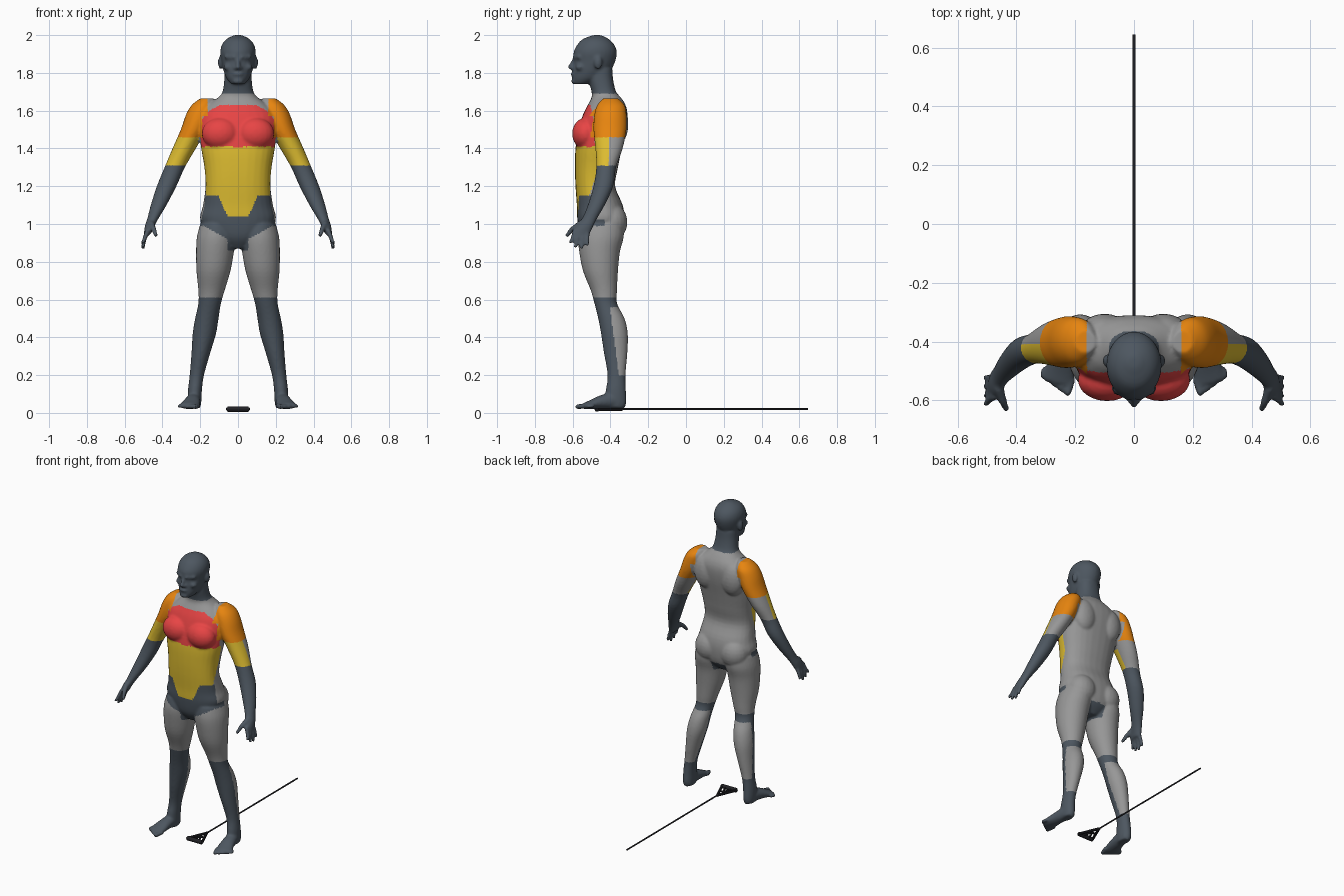
import bpy
import bmesh
import math
from mathutils import Vector, Matrix

default_cube = bpy.data.objects.get("Cube")
if default_cube:
    bpy.data.objects.remove(default_cube, do_unlink=True)


def make_material(name, colour):
    mat = bpy.data.materials.new(name)
    mat.use_nodes = True
    mat.diffuse_color = (*colour, 1)
    mat.node_tree.nodes["Principled BSDF"].inputs["Base Color"].default_value = (*colour, 1)
    return mat


SLATE, GRAY, YELLOW, ORANGE, RED = range(5)
body_materials = [
    make_material("slate", (0.075, 0.095, 0.118)),
    make_material("mid gray", (0.31, 0.31, 0.31)),
    make_material("yellow", (0.72, 0.5, 0.03)),
    make_material("orange", (0.82, 0.24, 0.005)),
    make_material("red", (0.82, 0.06, 0.06)),
]
black = make_material("black", (0.015, 0.015, 0.018))


def spline(rows, steps=4):
    """Catmull-Rom interpolation through rows of numbers."""
    rows = [Vector(r) for r in rows]
    result = []
    for i in range(len(rows) - 1):
        a, b, c, d = (rows[min(max(i + k, 0), len(rows) - 1)] for k in (-1, 0, 1, 2))
        for s in range(steps):
            t = s / steps
            result.append(b + (c - a) * t / 2 + (a * 2 - b * 5 + c * 4 - d) * t * t / 2
                          + (b * 3 - a - c * 3 + d) * t ** 3 / 2)
    return result + [rows[-1]]


def loft(bm, rings, u, v, sides=28, power=1.0):
    """Skin rings of (centre x, y, z, radius along u, radius along v)."""
    loops = []
    for ring in spline(rings):
        centre = Vector(ring[:3])
        loop = []
        for k in range(sides):
            a = math.tau * k / sides
            c, s = (math.copysign(abs(w) ** power, w) for w in (math.cos(a), math.sin(a)))
            loop.append(bm.verts.new(centre + u * c * ring[3] + v * s * ring[4]))
        loops.append(loop)
    for low, high in zip(loops, loops[1:]):
        for k in range(sides):
            n = (k + 1) % sides
            bm.faces.new((low[k], low[n], high[n], high[k]))
    bm.faces.new(loops[0][::-1])
    bm.faces.new(loops[-1])


def stack(bm, rows, side=1, power=1.0):
    """Level sections of (z, centre x, half width, front y, back y)."""
    rings = [(x * side, (f + b) / 2, z, w, (b - f) / 2) for z, x, w, f, b in rows]
    loft(bm, rings, Vector((1, 0, 0)), Vector((0, 1, 0)), power=power)


def blob(bm, centre, radii):
    matrix = Matrix.Translation(centre) @ Matrix.Diagonal((*radii, 1))
    bmesh.ops.create_uvsphere(bm, u_segments=20, v_segments=12, radius=1, matrix=matrix)


def rod(bm, start, end, r1, r2=None, rounded=True, sides=12):
    start, end = Vector(start), Vector(end)
    r2 = r2 or r1
    axis = end - start
    matrix = Matrix.Translation((start + end) / 2) @ axis.to_track_quat("Z", "Y").to_matrix().to_4x4()
    bmesh.ops.create_cone(bm, cap_ends=True, segments=sides, radius1=r1, radius2=r2,
                          depth=axis.length, matrix=matrix)
    if rounded:
        blob(bm, start, (r1, r1, r1))
        blob(bm, end, (r2, r2, r2))


def finish(bm, name, materials):
    bmesh.ops.recalc_face_normals(bm, faces=bm.faces)
    mesh = bpy.data.meshes.new(name)
    bm.to_mesh(mesh)
    bm.free()
    for mat in materials:
        mesh.materials.append(mat)
    obj = bpy.data.objects.new(name, mesh)
    bpy.context.collection.objects.link(obj)
    return obj


body = bmesh.new()

# Torso and neck
stack(body, [(.87, 0, .05, -.52, -.39), (.93, 0, .14, -.56, -.34), (1.02, 0, .2, -.575, -.325),
             (1.1, 0, .185, -.578, -.335), (1.2, 0, .172, -.585, -.375), (1.3, 0, .178, -.588, -.36),
             (1.4, 0, .195, -.585, -.34), (1.5, 0, .205, -.57, -.318), (1.58, 0, .2, -.545, -.31),
             (1.63, 0, .16, -.52, -.32), (1.67, 0, .105, -.5, -.345), (1.7, 0, .082, -.5, -.37),
             (1.76, 0, .073, -.515, -.385), (1.82, 0, .07, -.52, -.39)], power=.86)

# Head with facial features
stack(body, [(1.74, 0, .035, -.595, -.52), (1.77, 0, .06, -.603, -.44), (1.81, 0, .076, -.6, -.4),
             (1.86, 0, .087, -.594, -.375), (1.91, 0, .094, -.595, -.366), (1.95, 0, .085, -.575, -.38),
             (1.98, 0, .06, -.545, -.41), (2, 0, .02, -.49, -.45)])
rod(body, (0, -.594, 1.87), (0, -.612, 1.83), .009, .013)
blob(body, (0, -.59, 1.793), (.03, .021, .012))
blob(body, (0, -.59, 1.755), (.028, .018, .016))

for s in (1, -1):
    # Brow, cheek, nostril and ear
    rod(body, (s * .018, -.588, 1.883), (s * .06, -.565, 1.885), .013)
    blob(body, (s * .05, -.56, 1.83), (.026, .025, .02))
    blob(body, (s * .013, -.598, 1.825), (.012, .013, .01))
    blob(body, (s * .092, -.465, 1.855), (.014, .022, .036))
    # Chest, shoulder blade and buttock masses
    blob(body, (s * .092, -.53, 1.478), (.1, .073, .085))
    blob(body, (s * .1, -.36, 1.53), (.08, .055, .11))
    blob(body, (s * .095, -.395, 1.01), (.095, .085, .1))
    # Arm
    stack(body, [(1.665, .165, .035, -.44, -.36), (1.63, .185, .06, -.47, -.325),
                 (1.58, .205, .07, -.485, -.315), (1.5, .235, .068, -.49, -.315),
                 (1.4, .285, .062, -.48, -.335), (1.3, .335, .054, -.475, -.37),
                 (1.2, .378, .052, -.49, -.385), (1.1, .42, .042, -.52, -.43),
                 (1.03, .45, .03, -.55, -.47), (.99, .467, .026, -.58, -.49),
                 (.945, .48, .019, -.6, -.51)], s)
    # Fingers and thumb
    for base, tip, z in ((-.588, -.612, .905), (-.566, -.585, .88), (-.544, -.553, .875), (-.522, -.522, .892)):
        knuckle = (s * .495, (base + tip) / 2, .92)
        rod(body, (s * .478, base, .965), knuckle, .013, .012)
        rod(body, knuckle, (s * .503, tip, z), .012, .01)
    rod(body, (s * .46, -.56, 1), (s * .445, -.605, .97), .018, .014)
    rod(body, (s * .445, -.605, .97), (s * .435, -.628, .94), .014, .011)
    # Leg
    stack(body, [(1, .11, .09, -.56, -.33), (.93, .115, .103, -.572, -.33), (.85, .122, .1, -.565, -.35),
                 (.75, .13, .09, -.545, -.36), (.65, .14, .07, -.505, -.365), (.58, .15, .06, -.485, -.365),
                 (.5, .165, .062, -.465, -.325), (.42, .178, .062, -.45, -.308), (.32, .196, .05, -.435, -.31),
                 (.2, .218, .038, -.415, -.32), (.12, .228, .037, -.425, -.318), (.06, .23, .036, -.43, -.315),
                 (.025, .23, .03, -.42, -.325)], s)
    # Foot and toes
    across = Vector((.98, s * .2, 0))
    loft(body, [(s * .226, -.33, .05, .028, .028), (s * .232, -.38, .065, .036, .042),
                (s * .242, -.45, .058, .043, .036), (s * .254, -.51, .043, .052, .023),
                (s * .26, -.54, .037, .05, .016)], across, Vector((0, 0, 1)))
    for i in range(5):
        root = Vector((s * (.213 + .023 * i), -.53 + .009 * i, .037))
        reach = .042 - .005 * i
        rod(body, root, root + Vector((s * .3, -1, -.1)) * reach, .014 - .001 * i)

# Fuse the masses into one smooth skin
figure = finish(body, "body", body_materials)
fuse = figure.modifiers.new("fuse", "REMESH")
fuse.mode = "VOXEL"
fuse.voxel_size = .0075
relax = figure.modifiers.new("relax", "SMOOTH")
relax.factor = .5
relax.iterations = 5
graph = bpy.context.evaluated_depsgraph_get()
skin = bpy.data.meshes.new_from_object(figure.evaluated_get(graph))
figure.modifiers.clear()
figure.data = skin
skin.name = "body"
if not skin.materials:
    for mat in body_materials:
        skin.materials.append(mat)


def muscle_colour(x, y, z):
    """Choose the colour of a muscle region from its position."""
    x = abs(x)
    if z > 1.69:
        return SLATE
    if z > 1.46 and x > (.16 if z > 1.57 else .19):
        return ORANGE
    if z > .8 and x > .21 + max(0, 1.4 - z) * .4:
        if z < 1.31:
            return SLATE
        return YELLOW if y < -.41 else GRAY
    if z > 1.41:
        return RED if z < 1.63 and y < -.48 - max(0, z - 1.5) * .2 else GRAY
    if z > 1.15:
        return YELLOW if y < -.46 - max(0, 1.3 - z) * .35 else GRAY
    if z > 1.04 and y < -.5 and x < .055 + (z - 1.04) * .45:
        return YELLOW
    if z > .86:
        front = y < -.5 and z > .89 + .55 * x
        hip = y < -.43 and .99 < z < 1.025
        crotch = x < .055 and z < .93
        return SLATE if front or hip or crotch else GRAY
    if z > .61:
        return GRAY
    calf = .2 < z < .56 and y > -.33 - .13 * z
    return GRAY if calf else SLATE


for face in skin.polygons:
    face.material_index = muscle_colour(*face.center)
    face.use_smooth = True

# Long bar on the floor
bar = bmesh.new()
rod(bar, (0, -.34, .02), (0, .645, .02), .005, rounded=False)
finish(bar, "floor_bar", [black])

# Triangular pull handle with its grip and ribs
handle = bmesh.new()
for s in (1, -1):
    rod(handle, (0, -.34, .02), (s * .055, -.47, .02), .009, sides=8)
    rod(handle, (0, -.4, .02), (s * .025, -.47, .02), .006, sides=8)
rod(handle, (-.055, -.47, .02), (.055, -.47, .02), .014, rounded=False)
rod(handle, (-.028, -.405, .02), (.028, -.405, .02), .006, sides=8)
finish(handle, "pull_handle", [black])
